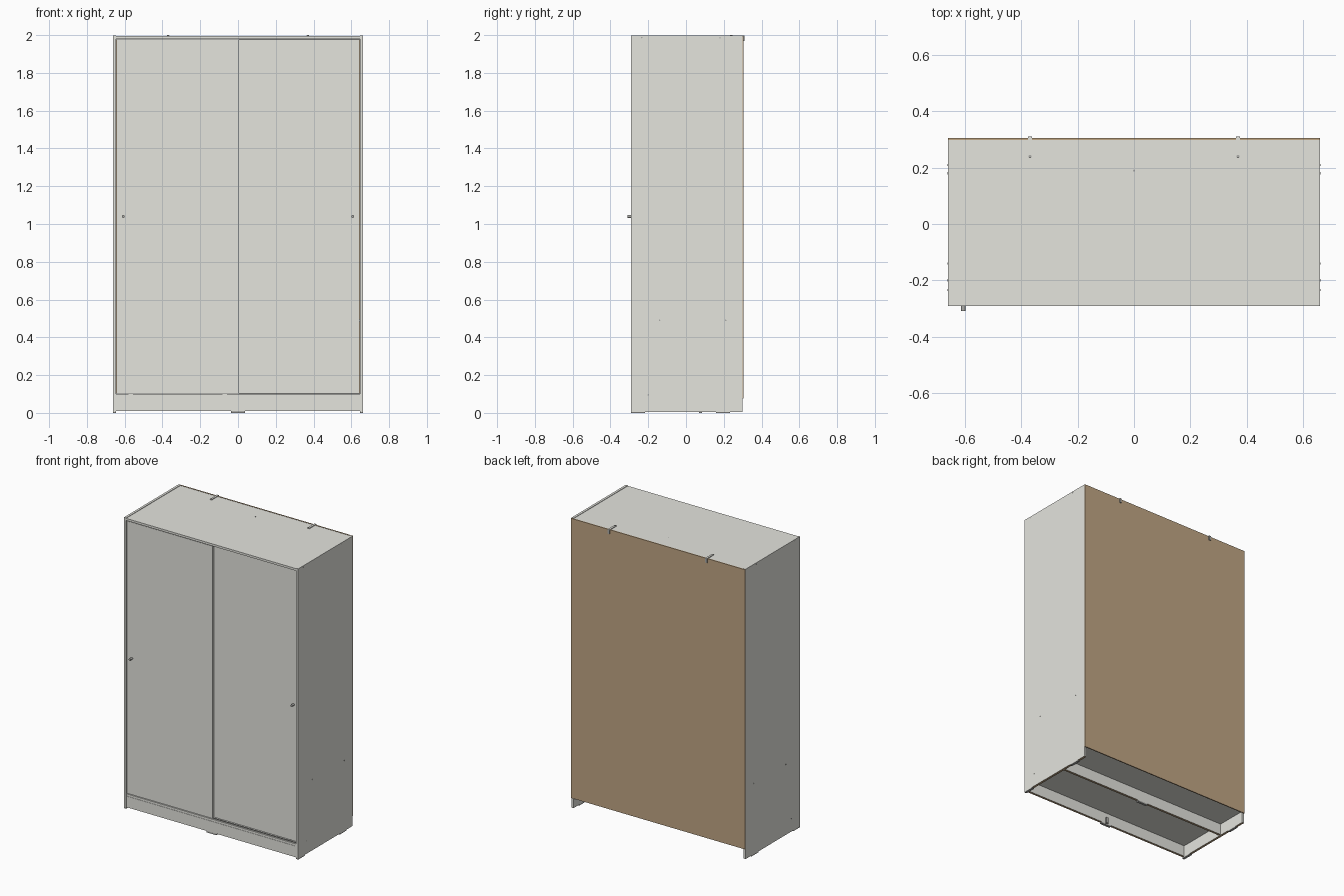
import bpy
from math import radians

cube = bpy.data.objects.get("Cube")
if cube:
    bpy.data.objects.remove(cube, do_unlink=True)


def material(name, colour):
    m = bpy.data.materials.new(name)
    m.use_nodes = True
    m.diffuse_color = (*colour, 1)
    m.node_tree.nodes["Principled BSDF"].inputs["Base Color"].default_value = (*colour, 1)
    return m


WHITE = material("off white laminate", (0.78, 0.78, 0.73))
BROWN = material("brown fibreboard", (0.53, 0.38, 0.23))
METAL = material("grey metal", (0.42, 0.42, 0.40))


def box(name, x, y, z, mat):
    """Axis-aligned panel given by its (low, high) extents."""
    bpy.ops.mesh.primitive_cube_add(size=1, location=[sum(r) / 2 for r in (x, y, z)])
    ob = bpy.context.object
    ob.name = name
    ob.scale = [r[1] - r[0] for r in (x, y, z)]
    bpy.ops.object.transform_apply(location=False, rotation=False, scale=True)
    ob.data.materials.append(mat)
    return ob


def raw_bottom(ob):
    """Give the unfinished underside of a panel the board colour."""
    ob.data.materials.append(BROWN)
    for face in ob.data.polygons:
        if face.normal.z < -0.9:
            face.material_index = 1


def pin(name, loc, radius, depth, axis, mat, sides=12):
    rot = {"x": (0, radians(90), 0), "y": (radians(90), 0, 0), "z": (0, 0, 0)}[axis]
    bpy.ops.mesh.primitive_cylinder_add(vertices=sides, radius=radius, depth=depth,
                                        location=loc, rotation=rot)
    ob = bpy.context.object
    ob.name = name
    ob.data.materials.append(mat)
    bpy.ops.object.shade_smooth_by_angle()


W, T = 0.662, 0.016          # half width, board thickness
IN = W - T                   # inner half width
FRONT, BACK = -0.292, 0.298

# Side panels with glides and screw caps
for side, s in (("left", 1), ("right", -1)):
    xs = sorted((s * IN, s * W))
    raw_bottom(box(side + "_side_panel", xs, (FRONT, BACK), (0.006, 1.997), WHITE))
    for place, y in (("front", -0.255), ("back", 0.197)):
        box(f"{side}_{place}_glide", xs, (y - 0.037, y + 0.037), (0, 0.007), METAL)
    for y, z in ((0.21, 0.49), (-0.14, 0.49), (-0.2, 0.095), (-0.235, 1.987), (0.18, 1.987)):
        pin(side + "_screw_cap", (s * W, y, z), 0.004, 0.002, "x", METAL)

# Carcass
box("top_panel", (-IN, IN), (FRONT, BACK), (1.979, 1.994), WHITE)
box("bottom_panel", (-IN, IN), (FRONT + 0.004, BACK), (0.086, 0.101), WHITE)
box("back_panel", (-W, W), (BACK, 0.305), (0.075, 1.996), BROWN)
box("centre_divider", (-T / 2, T / 2), (-0.2, BACK), (0.101, 1.979), WHITE)
box("inner_shelf", (T / 2, IN), (-0.2, BACK), (0.482, 0.498), WHITE)

# Plinth boards and their centre feet
for name, y in (("front_plinth", FRONT + 0.002), ("middle_plinth", 0.07)):
    raw_bottom(box(name, (-IN, IN), (y, y + T), (0.01, 0.086), WHITE))
    box(name + "_foot", (-0.038, 0.038), (y, y + T), (0, 0.01), METAL)
box("plinth_bracket", (-0.008, 0.008), (FRONT + 0.018, FRONT + 0.03), (0.01, 0.05), METAL)

# Sliding doors on two tracks, with knobs and rollers
for name, x0, x1, y, knob in (("right", -IN + 0.002, 0.006, -0.285, -0.607),
                              ("left", -0.02, IN - 0.002, -0.263, 0.607)):
    box(name + "_door", (x0, x1), (y, y + T), (0.106, 1.974), WHITE)
    pin(name + "_knob", (knob, y - 0.0125, 1.04), 0.0075, 0.025, "y", METAL, 16)
    for x in (x0 + 0.075, x1 - 0.075):
        box(name + "_door_roller", (x - 0.012, x + 0.012), (y + 0.004, y + 0.012),
            (0.1, 0.108), METAL)
    for z in (0.1, 1.974):
        box(name + "_door_track", (-IN, IN), (y + 0.006, y + 0.01), (z, z + 0.006), METAL)

# Wall brackets hooked over the top rear edge
for side, s in (("left", 1), ("right", -1)):
    x = s * 0.37
    xs = (x - 0.007, x + 0.007)
    box(side + "_wall_bracket", xs, (0.235, 0.311), (1.994, 1.999), WHITE)
    box(side + "_wall_bracket_tab", xs, (0.305, 0.311), (1.968, 1.999), METAL)
    pin(side + "_wall_bracket_screw", (x, 0.24, 1.997), 0.006, 0.006, "z", METAL)
pin("top_screw_cap", (0, 0.19, 1.994), 0.004, 0.003, "z", METAL)
